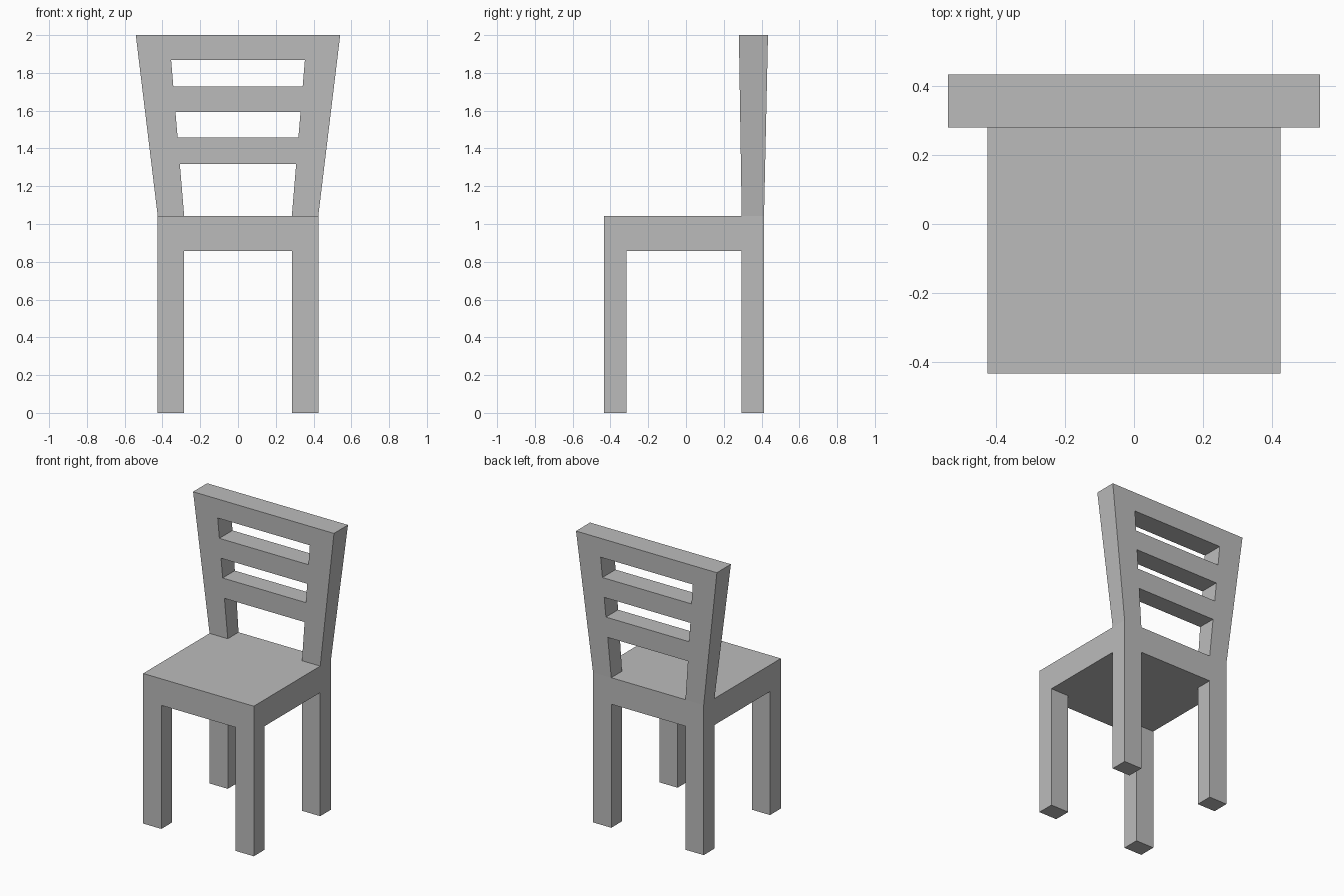
import bpy

if "Cube" in bpy.data.objects:
    bpy.data.objects.remove(bpy.data.objects["Cube"])

# Lattice levels shared by every part
X = [-0.425, -0.285, 0.285, 0.425]
Y = [-0.434, -0.315, 0.295, 0.413]
Z = [0.0, 0.858, 1.042, 1.318, 1.457, 1.592, 1.728, 1.867, 2.0]
SEAT_TOP = 2                     # level index where the backrest starts

wood = bpy.data.materials.new("grey")
wood.diffuse_color = (0.5, 0.5, 0.5, 1)
wood.use_nodes = True
wood.node_tree.nodes["Principled BSDF"].inputs["Base Color"].default_value = wood.diffuse_color


def corner(i, j, k):
    """Lattice point; the backrest flares outwards above the seat."""
    x, y, z = X[i], Y[j], Z[k]
    t = max(0.0, (z - Z[SEAT_TOP]) / (Z[-1] - Z[SEAT_TOP]))
    flare = 0.116 if i in (0, 3) else 0.08
    x += t * flare * (1 if x > 0 else -1)
    y += t * {2: -0.015, 3: 0.021}.get(j, 0.0)
    return x, y, z


# Cells filled by each part
sides = (0, 2)
parts = {
    "front_legs": {(i, 0, 0) for i in sides},
    "back_legs": {(i, 2, 0) for i in sides},
    "seat": {(i, j, 1) for i in range(3) for j in range(3)},
    "back_posts": {(i, 2, k) for i in sides for k in range(2, 8)},
    "back_rails": {(1, 2, k) for k in (3, 5, 7)},
}
filled = set().union(*parts.values())

# Outward direction and corner offsets of the six cell sides
SIDES = {
    (-1, 0, 0): [(0, 0, 0), (0, 0, 1), (0, 1, 1), (0, 1, 0)],
    (1, 0, 0): [(1, 0, 0), (1, 1, 0), (1, 1, 1), (1, 0, 1)],
    (0, -1, 0): [(0, 0, 0), (1, 0, 0), (1, 0, 1), (0, 0, 1)],
    (0, 1, 0): [(0, 1, 0), (0, 1, 1), (1, 1, 1), (1, 1, 0)],
    (0, 0, -1): [(0, 0, 0), (0, 1, 0), (1, 1, 0), (1, 0, 0)],
    (0, 0, 1): [(0, 0, 1), (1, 0, 1), (1, 1, 1), (0, 1, 1)],
}


def build(name, cells):
    """Make a part from its cells, leaving out faces hidden in joints."""
    index, faces = {}, []
    for c in sorted(cells):
        for d, offsets in SIDES.items():
            if tuple(a + b for a, b in zip(c, d)) in filled:
                continue
            keys = [tuple(a + b for a, b in zip(c, o)) for o in offsets]
            faces.append([index.setdefault(q, len(index)) for q in keys])
    mesh = bpy.data.meshes.new(name)
    mesh.from_pydata([corner(*q) for q in index], [], faces)
    mesh.materials.append(wood)
    bpy.context.collection.objects.link(bpy.data.objects.new(name, mesh))


for part, cells in parts.items():
    build(part, cells)
